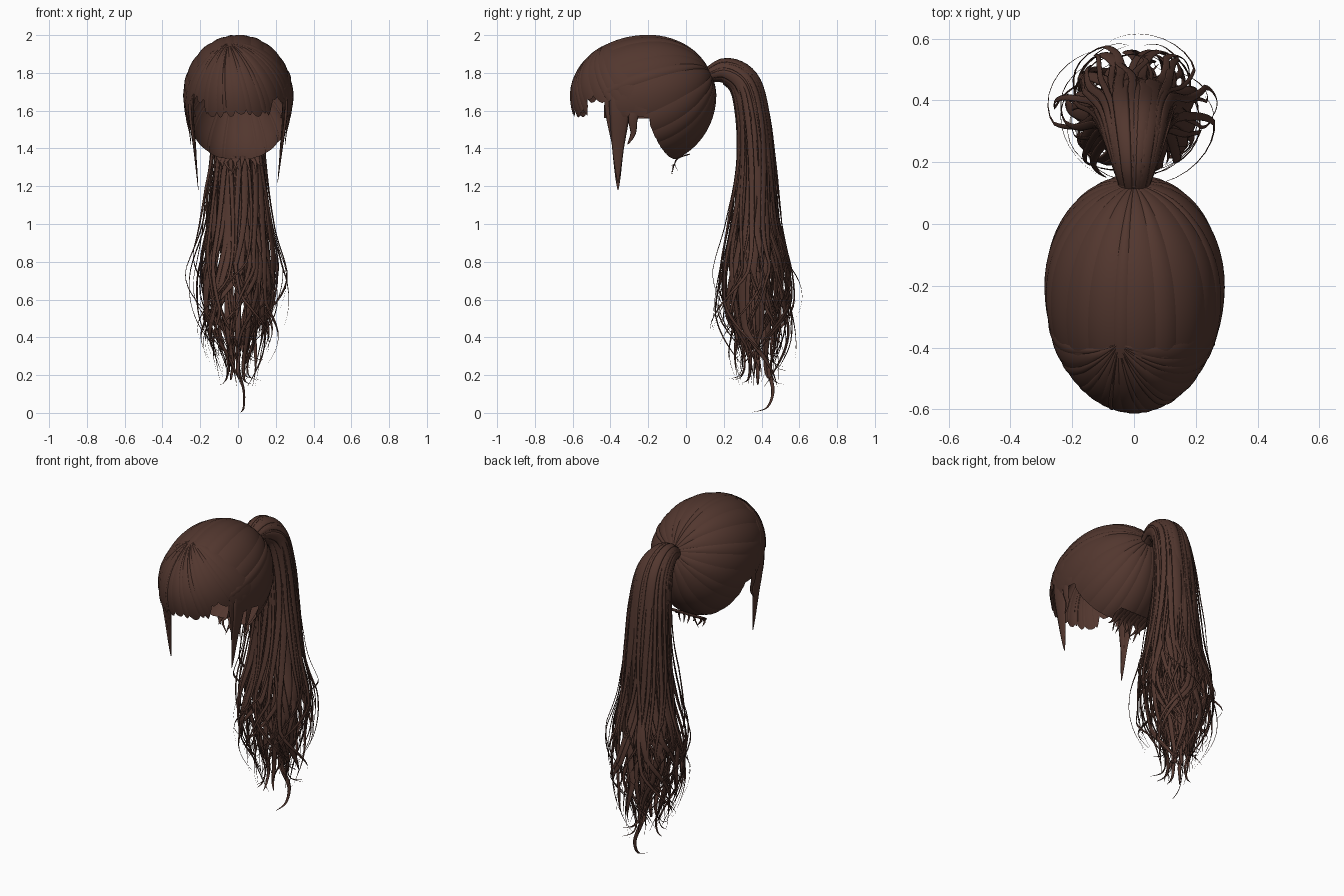
import bpy, bmesh, math, random
from mathutils import Vector

random.seed(11)
if "Cube" in bpy.data.objects:
    bpy.data.objects.remove(bpy.data.objects["Cube"])

brown = bpy.data.materials.new("dark_brown_hair")
brown.use_nodes = True
COLOUR = (0.085, 0.038, 0.028, 1)
brown.diffuse_color = COLOUR
shader = brown.node_tree.nodes["Principled BSDF"]
shader.inputs["Base Color"].default_value = COLOUR
shader.inputs["Roughness"].default_value = 0.8

CENTRE = Vector((0, -0.2, 1.68))
uni = random.uniform


def finish(name, bm):
    bmesh.ops.recalc_face_normals(bm, faces=bm.faces)
    mesh = bpy.data.meshes.new(name)
    bm.to_mesh(mesh)
    bm.free()
    mesh.materials.append(brown)
    mesh.shade_smooth()
    obj = bpy.data.objects.new(name, mesh)
    bpy.context.collection.objects.link(obj)


def skin(bm, rows, closed=False):
    """Join rows of points with quads."""
    grid = [[bm.verts.new(p) for p in row] for row in rows]
    n = len(grid[0])
    for a, b in zip(grid, grid[1:]):
        for i in range(n if closed else n - 1):
            k = (i + 1) % n
            bm.faces.new((a[i], a[k], b[k], b[i]))


def radii(d):
    return Vector((0.29, 0.41 if d.y < 0 else 0.36, 0.32 if d.z > 0 else 0.37))


def on_head(d, lift=0.0):
    r = radii(d)
    return CENTRE + Vector([d[i] * (r[i] + lift) for i in range(3)])


def fan(name, pole, axis, start, a0, a1, count, overlap, inside, lift, bulge):
    """Overlapping combed sheets that radiate over the head from a pole."""
    q = Vector(pole) - CENTRE
    r = radii(q)
    p = Vector([q[i] / r[i] for i in range(3)]).normalized()
    up = (Vector(axis) - p * p.dot(Vector(axis))).normalized()
    side = p.cross(up)
    cuts = [a0 + (a1 - a0) * (i + (uni(-0.35, 0.35) if 0 < i < count else 0)) / count
            for i in range(count + 1)]
    bm = bmesh.new()
    for lo, hi in zip(cuts, cuts[1:]):
        mid, half, jitter = (lo + hi) / 2, (hi - lo) / 2 * overlap, random.random()
        columns = []
        for k in range(13):
            u = k / 6 - 1
            phi = mid + half * u
            out = up * math.cos(phi) + side * math.sin(phi)

            def at(t, h=0.0):
                return on_head(p * math.cos(t) + out * math.sin(t), h)

            end = start + 0.05
            while end < 2.7 and inside(at(end), u, jitter):
                end += 0.01
            col = []
            for j in range(21):
                s = j / 20
                h = lift + bulge * (1 - u * u) * min(1, 4 * s + 0.2) * (0.6 + 0.8 * jitter)
                col.append(at(start + (end - start) * s, h))
            columns.append(col)
        skin(bm, columns)
    finish(name, bm)


# Combed cap, gathered at the knot
def cap_inside(p, u, jitter):
    if p.y < -0.43:
        return False
    if p.y > -0.05:
        return True
    if p.y > -0.19:
        return p.z > 1.345 + 9.5 * (p.y + 0.05) ** 2
    return p.z > 1.56 + 0.015 * u * u


fan("combed_cap", (0, 0.12, 1.8), (0, 0, 1), 0.08, -math.pi, math.pi, 22, 1.2,
    cap_inside, -0.003, 0.005)


# Fringe, fanned from the parting
def fringe_inside(p, u, jitter):
    edge = 1.565 if p.y < -0.52 or p.y > -0.42 else 1.64
    return p.z > edge + 0.045 * u * u + 0.03 * jitter


fan("fringe", (-0.05, -0.39, 1.96), (0, 1, 0), 0.02, math.pi - 1.35, math.pi + 1.35, 19,
    1.35, fringe_inside, 0.0, 0.004)


def spline(pts, t):
    """Smooth interpolation through equally spaced control tuples."""
    i = max(0, min(int(t), len(pts) - 2))
    f = t - i
    p = [Vector(pts[max(0, min(k, len(pts) - 1))]) for k in (i - 1, i, i + 1, i + 2)]
    return p[1] + 0.5 * f * (p[2] - p[0] + f * (2 * p[0] - 5 * p[1] + 4 * p[2] - p[3]
                             + f * (3 * (p[1] - p[2]) + p[3] - p[0])))


def ribbon(bm, pts, across, widths, flat=0.22):
    """Flattened lock with a lens-shaped section."""
    rows = []
    for i, p in enumerate(pts):
        tan = (pts[min(i + 1, len(pts) - 1)] - pts[max(i - 1, 0)]).normalized()
        wide = (across[i] - tan * across[i].dot(tan)).normalized()
        thick = tan.cross(wide) * flat
        rows.append([p + (wide * math.cos(a) + thick * math.sin(a)) * widths[i] / 2
                     for a in (k * math.pi / 4 for k in range(8))])
    skin(bm, rows, closed=True)


def lock(bm, ctrl, width, across=(0, 1, 0), n=16):
    ts = [i / n for i in range(n + 1)]
    pts = [spline(ctrl, t * (len(ctrl) - 1)) for t in ts]
    ribbon(bm, pts, [Vector(across)] * (n + 1),
           [width * max(0.03, min(1, 0.6 + 2 * t) * (1 - t) ** 0.8) for t in ts])


# Locks in front of the ears
for name, s, tip in (("left_side_locks", 1, 1.22), ("right_side_locks", -1, 1.18)):
    bm = bmesh.new()
    lock(bm, [(s * 0.25, -0.34, 1.72), (s * 0.252, -0.35, 1.58),
              (s * 0.23, -0.36, 1.4), (s * 0.21, -0.36, tip)], 0.15)
    lock(bm, [(s * 0.235, -0.4, 1.7), (s * 0.24, -0.395, 1.57),
              (s * 0.225, -0.37, 1.4), (s * 0.215, -0.355, tip + 0.05)], 0.08)
    lock(bm, [(s * 0.27, -0.25, 1.66), (s * 0.27, -0.28, 1.56),
              (s * 0.255, -0.28, 1.48), (s * 0.25, -0.31, 1.42)], 0.07)
    finish(name, bm)

# Short wisps at the nape
bm = bmesh.new()
for i in range(9):
    x = -0.1 + 0.025 * i
    lock(bm, [(x, 0.02, 1.37), (x, -0.04, 1.35), (x + uni(-.02, .02), -0.06, 1.32),
              (x + uni(-.03, .03), uni(-.09, -.04), uni(1.25, 1.31))], 0.04, (1, 0, 0), 8)
finish("nape_wisps", bm)

# Ponytail sections: centre y, centre z, half depth, half width
TAIL = [(0.11, 1.785, 0.035, 0.045), (0.21, 1.81, 0.07, 0.08), (0.31, 1.74, 0.085, 0.11),
        (0.355, 1.55, 0.09, 0.125), (0.37, 1.3, 0.1, 0.135), (0.365, 1.0, 0.13, 0.165),
        (0.37, 0.75, 0.18, 0.21), (0.37, 0.5, 0.185, 0.195), (0.365, 0.3, 0.16, 0.14),
        (0.37, 0.12, 0.11, 0.08)]


def tail_lock(bm, angle, reach, end, width, wave, n=48):
    """One lock that follows the ponytail and waves towards its tip."""
    phase, turn = uni(0, 6.28), random.choice((-1, 1))
    pts, across, widths = [], [], []
    for i in range(n + 1):
        s = i / n
        t = s * end
        y, z, depth, half = spline(TAIL, t)
        d = spline(TAIL, min(t + 0.05, 9)) - spline(TAIL, max(t - 0.05, 0))
        tan = Vector((0, d[0], d[1])).normalized()
        normal = Vector((0, -tan.z, tan.y))
        a = angle + wave * s * s * math.sin(phase + 1.2 * t) + turn * 5 * max(0, s - 0.82)
        r = reach + 0.5 * wave * s * s * math.sin(phase * 2 + 1.5 * t)
        if reach > 1:
            r = 0.95 + (r - 0.95) * min(1, s * 1.5) ** 2
        pts.append(Vector((0, y, z)) + Vector((half * r * math.cos(a), 0, 0))
                   + normal * depth * r * math.sin(a))
        across.append(Vector((-half * math.sin(a), 0, 0)) + normal * depth * math.cos(a))
        widths.append(width * min(1.1, half / 0.125) * max(0.03, (1 - s ** 3) ** 0.9))
    ribbon(bm, pts, across, widths, 0.22)


# Broad outer locks
bm = bmesh.new()
for i in range(30):
    tail_lock(bm, i * math.tau / 30 + uni(-.08, .08), uni(0.84, 0.98), uni(7.0, 8.9),
              uni(0.04, 0.07), 0.4)
finish("ponytail_outer_locks", bm)

# Inner locks
bm = bmesh.new()
for i in range(44):
    tail_lock(bm, uni(0, math.tau), uni(0.35, 0.88), uni(7.0, 8.8), uni(0.025, 0.05), 0.5)
finish("ponytail_inner_locks", bm)

# Loose locks
bm = bmesh.new()
for i in range(30):
    tail_lock(bm, i * math.tau / 30 + uni(-.1, .1), uni(1.0, 1.26), uni(6.5, 8.4),
              uni(0.018, 0.042), 0.32)
finish("ponytail_loose_locks", bm)

# Curled tips, the longest one touching the ground
bm = bmesh.new()
lock(bm, [(0.0, 0.4, 0.6), (0.01, 0.41, 0.4), (0, 0.43, 0.25), (0.03, 0.46, 0.12),
          (0.03, 0.43, 0.03), (0.015, 0.35, 0.003)], 0.045, (0.6, 0.8, 0), 30)
for i in range(12):
    a = i * math.tau / 12
    x, y, h = math.cos(a), math.sin(a), uni(0.16, 0.34)
    lock(bm, [(0.12 * x, 0.38 + 0.1 * y, h + 0.45), (0.11 * x, 0.38 + 0.11 * y, h + 0.25),
              (0.06 * x, 0.38 + 0.08 * y, h + 0.08), (0.07 * x, 0.38 + 0.1 * y, h),
              (0.12 * x + 0.02, 0.38 + 0.16 * y, h - 0.02)], 0.04, (-y, x, 0), 20)
finish("curled_tips", bm)

# Lock wound around the knot
bm = bmesh.new()
rings = []
for i in range(25):
    a = i * math.tau / 24
    out = Vector((math.cos(a), 0.25 * math.sin(a), math.sin(a)))
    rings.append([Vector((0, 0.125, 1.79)) + out * (0.042 + 0.01 * math.cos(b))
                  + Vector((0, 0.022 * math.sin(b), 0))
                  for b in (k * math.tau / 8 for k in range(8))])
skin(bm, rings, closed=True)
bmesh.ops.remove_doubles(bm, verts=bm.verts, dist=0.0001)
finish("knot_wrap", bm)
